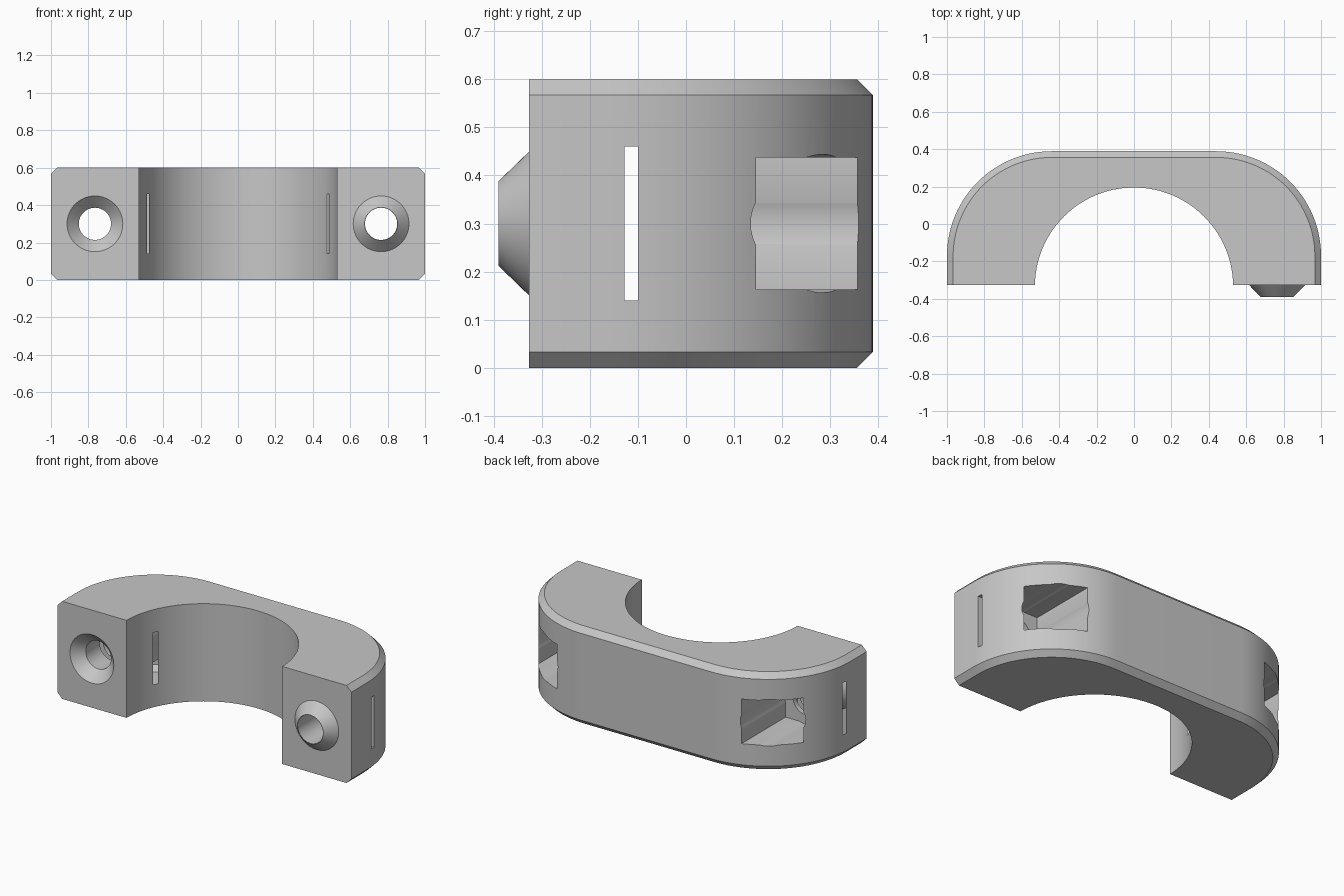
import bpy, bmesh, math

if "Cube" in bpy.data.objects:
    bpy.data.objects.remove(bpy.data.objects["Cube"])

H = 0.6            # clamp height
CH = 0.033         # outer chamfer
FRONT = -0.327     # mating face
BOLT_X, BOLT_Z = 0.765, 0.3
POCKET_END = -0.07

grey = bpy.data.materials.new("plain grey")
grey.diffuse_color = (0.57, 0.57, 0.57, 1)
grey.use_nodes = True
grey.node_tree.nodes["Principled BSDF"].inputs["Base Color"].default_value = grey.diffuse_color


def loft(name, rings):
    """Closed solid skinned through rings that have equal point counts."""
    bm = bmesh.new()
    loops = [[bm.verts.new(p) for p in ring] for ring in rings]
    for a, b in zip(loops, loops[1:]):
        for i in range(len(a)):
            j = (i + 1) % len(a)
            bm.faces.new((a[i], a[j], b[j], b[i]))
    bm.faces.new(loops[0])
    bm.faces.new(loops[-1])
    bmesh.ops.recalc_face_normals(bm, faces=bm.faces)
    mesh = bpy.data.meshes.new(name)
    bm.to_mesh(mesh)
    bm.free()
    mesh.materials.append(grey)
    ob = bpy.data.objects.new(name, mesh)
    bpy.context.collection.objects.link(ob)
    return ob


def turned(name, x, profile, n=64):
    """Turned solid along y from (y, radius) pairs."""
    return loft(name, [[(x + r * math.cos(2 * math.pi * i / n), y,
                         BOLT_Z + r * math.sin(2 * math.pi * i / n))
                        for i in range(n)] for y, r in profile])


def box(name, x0, x1, y0, y1, z0, z1):
    return loft(name, [[(x0, y0, z), (x1, y0, z), (x1, y1, z), (x0, y1, z)]
                       for z in (z0, z1)])


def boolean(target, tool, operation):
    tool.hide_render = True
    mod = target.modifiers.new(operation.lower(), 'BOOLEAN')
    mod.operation = operation
    mod.solver = 'EXACT'
    mod.object = tool
    bpy.context.view_layer.objects.active = target
    bpy.ops.object.modifier_apply(modifier=mod.name)
    bpy.data.objects.remove(tool, do_unlink=True)


def outline(z, inset):
    """Clamp outline: rounded outer corners and a semicircular bore."""
    r, n = 0.56 - inset, 28
    pts = [(1 - inset, FRONT, z)]
    for cx, start in ((0.44, 0), (-0.44, math.pi / 2)):
        for i in range(n + 1):
            a = start + math.pi / 2 * i / n
            pts.append((cx + r * math.cos(a), -0.171 + r * math.sin(a), z))
    pts.append((-1 + inset, FRONT, z))
    a0, m = math.asin(0.008 / 0.53), 56
    for i in range(m + 1):
        a = math.pi - a0 - (math.pi - 2 * a0) * i / m
        pts.append((0.53 * math.cos(a), FRONT - 0.008 + 0.53 * math.sin(a), z))
    return pts


# clamp body with chamfered outer edges
clamp = loft("clamp_half", [outline(0, CH), outline(CH, 0),
                            outline(H - CH, 0), outline(H, CH)])

# locating cone on one side
boolean(clamp, turned("locating_cone", BOLT_X,
                      [(-0.25, 0.12), (FRONT, 0.149), (-0.39, 0.088)]), 'UNION')

# square pockets with a slightly wider round bore, open to the back
for x in (BOLT_X, -BOLT_X):
    boolean(clamp, box("square_pocket", x - 0.137, x + 0.137, POCKET_END, 0.5,
                       BOLT_Z - 0.137, BOLT_Z + 0.137), 'DIFFERENCE')
    boolean(clamp, turned("round_pocket", x, [(POCKET_END, 0.144), (0.5, 0.144)]),
            'DIFFERENCE')

# bolt holes, one with the matching cone recess
boolean(clamp, turned("bolt_hole", BOLT_X, [(-0.5, 0.086), (0.1, 0.086)]),
        'DIFFERENCE')
boolean(clamp, turned("recessed_bolt_hole", -BOLT_X,
                      [(-0.34, 0.162), (-0.264, 0.086), (0.1, 0.086)]),
        'DIFFERENCE')

# narrow strap slots through the side walls
for x0, x1 in ((0.3, 1.1), (-1.1, -0.3)):
    boolean(clamp, box("strap_slot", x0, x1, -0.128, -0.10, 0.14, 0.46),
            'DIFFERENCE')

bpy.ops.object.select_all(action='DESELECT')
clamp.select_set(True)
bpy.context.view_layer.objects.active = clamp
bpy.ops.object.shade_smooth_by_angle(angle=math.radians(25))
